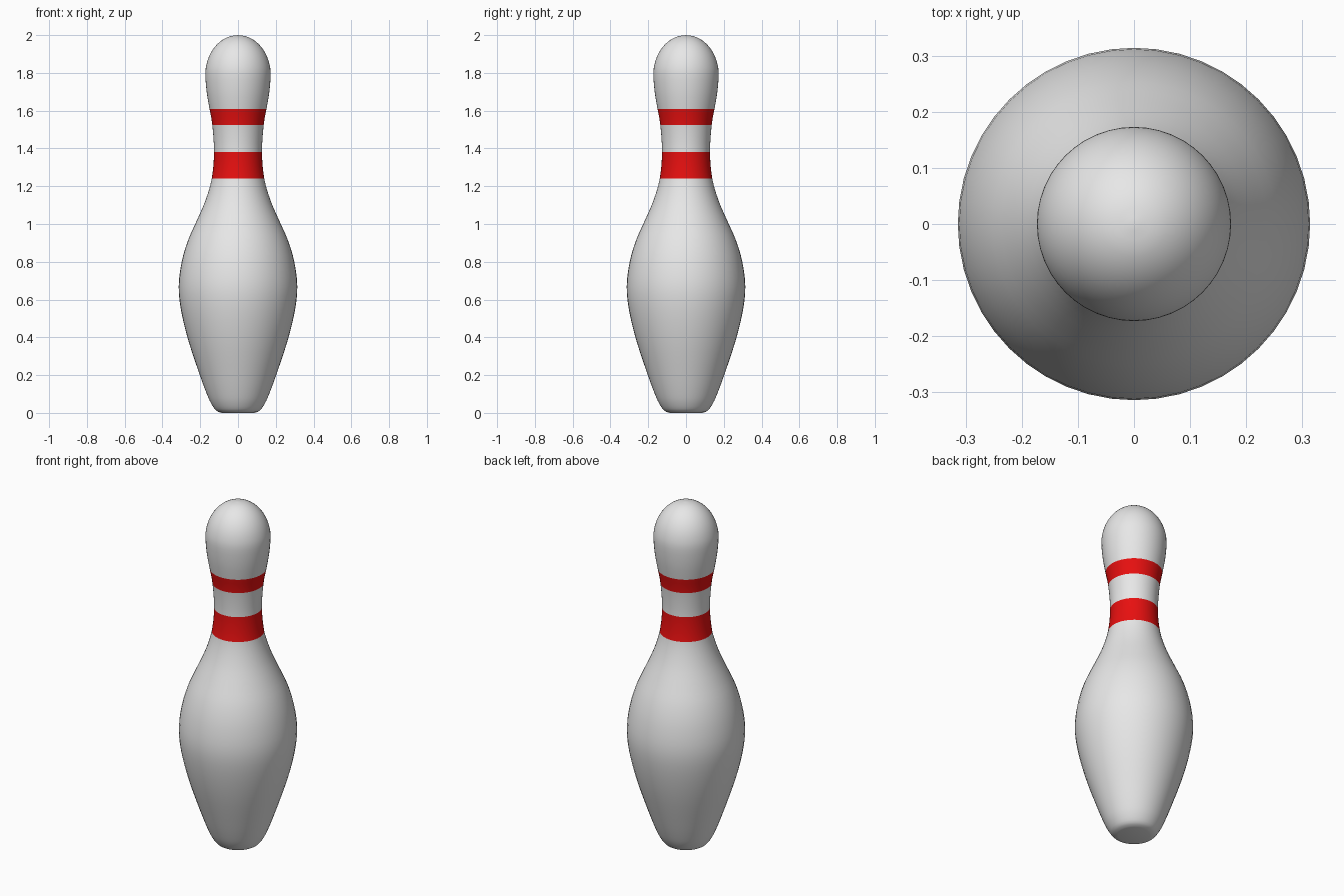
import bpy, bmesh, math
from mathutils import Vector

cube = bpy.data.objects.get("Cube")
if cube:
    bpy.data.objects.remove(cube, do_unlink=True)

SEGMENTS = 48
STEPS = 3


def material(name, color):
    m = bpy.data.materials.new(name)
    m.use_nodes = True
    m.diffuse_color = color
    bsdf = next(n for n in m.node_tree.nodes if n.type == 'BSDF_PRINCIPLED')
    bsdf.inputs["Base Color"].default_value = color
    return m


def smooth_path(points):
    """Catmull-Rom curve through (radius, height) points."""
    p = [Vector((r, 0, z)) for r, z in points]
    p = [p[0]] + p + [p[-1]]
    path = []
    for a, b, c, d in zip(p, p[1:], p[2:], p[3:]):
        for i in range(STEPS):
            t = i / STEPS
            path.append(0.5 * (2 * b + (c - a) * t
                               + (2 * a - 5 * b + 4 * c - d) * t ** 2
                               + (3 * b - a - 3 * c + d) * t ** 3))
    return path + [p[-1]]


# Profile: rounded foot, belly, neck with stripe edges
outline = [(0.085, 0), (0.115, 0.012), (0.142, 0.05), (0.165, 0.1),
           (0.202, 0.2), (0.262, 0.38), (0.301, 0.54), (0.314, 0.67),
           (0.298, 0.8), (0.266, 0.91), (0.222, 1.01), (0.174, 1.12),
           (0.139, 1.24), (0.127, 1.38), (0.136, 1.525), (0.151, 1.61),
           (0.166, 1.7)]
# Domed head
head_z, head_r = 1.79, 0.173
outline += [(head_r * math.cos(a), head_z + (2 - head_z) * math.sin(a))
            for a in (math.radians(15 * i) for i in range(6))]
profile = [Vector((0, 0, 0))] + smooth_path(outline + [(0, 2)])

# Revolve the profile
bm = bmesh.new()
verts = [bm.verts.new(v) for v in profile]
edges = [bm.edges.new(pair) for pair in zip(verts, verts[1:])]
bmesh.ops.spin(bm, geom=verts + edges, cent=(0, 0, 0), axis=(0, 0, 1),
               angle=math.tau, steps=SEGMENTS)
bmesh.ops.remove_doubles(bm, verts=bm.verts, dist=0.0005)
bmesh.ops.recalc_face_normals(bm, faces=bm.faces)

# Red neck stripes by height
stripes = [(1.24, 1.38), (1.525, 1.61)]
for f in bm.faces:
    z = f.calc_center_median().z
    f.material_index = int(any(lo < z < hi for lo, hi in stripes))
    f.smooth = True

mesh = bpy.data.meshes.new("bowling_pin")
bm.to_mesh(mesh)
bm.free()
mesh.materials.append(material("white", (0.8, 0.8, 0.8, 1)))
mesh.materials.append(material("stripe red", (0.8, 0.005, 0.005, 1)))
pin = bpy.data.objects.new("bowling_pin", mesh)
bpy.context.collection.objects.link(pin)
